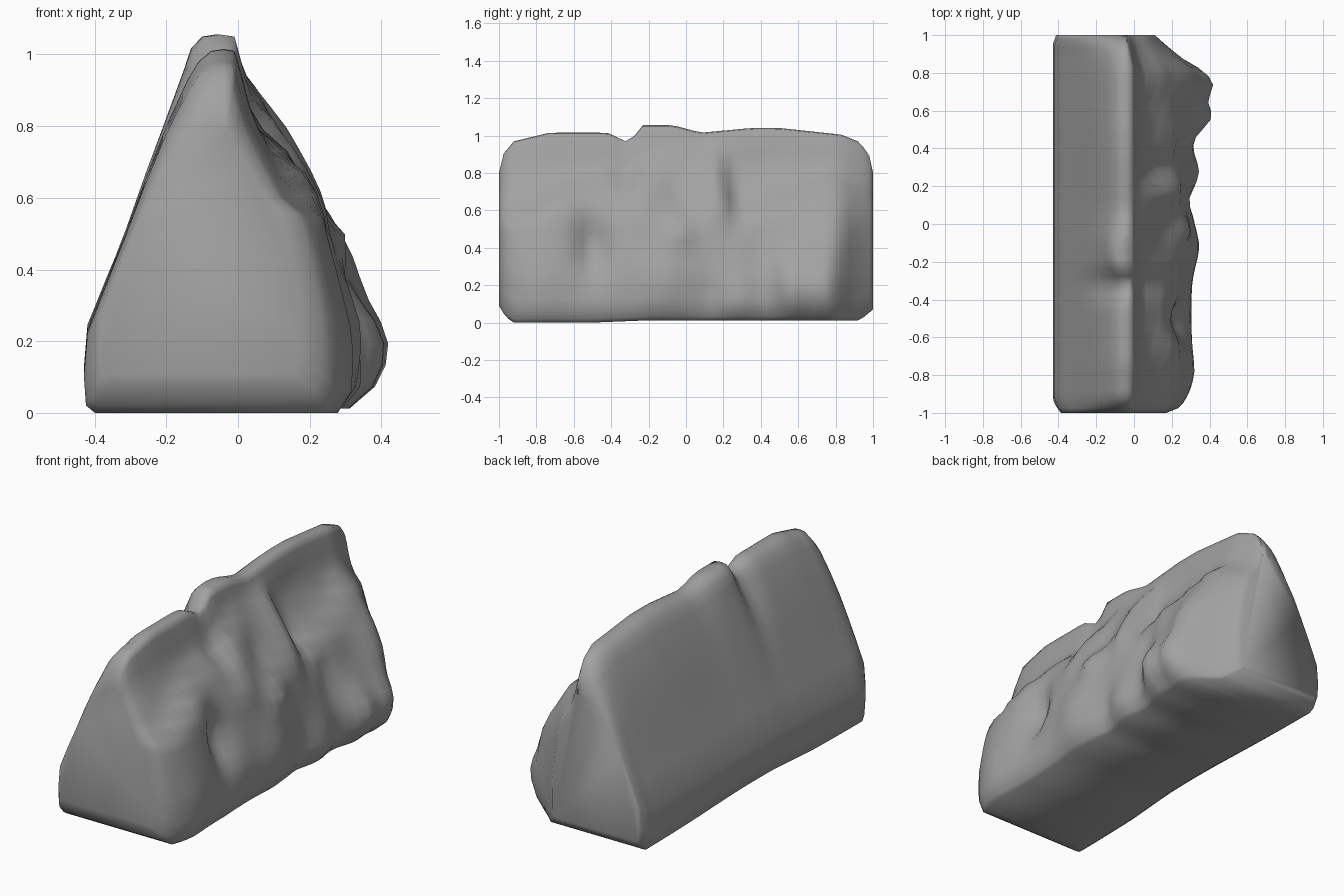
import bpy, bmesh, math


def interp(pairs, v):
    """Piecewise linear lookup in a list of (key, value) pairs."""
    if v <= pairs[0][0]:
        return pairs[0][1]
    for (a, p), (b, q) in zip(pairs, pairs[1:]):
        if v <= b:
            return p + (q - p) * (v - a) / (b - a)
    return pairs[-1][1]


# Ridge height, base height and end tapers along the length
RIDGE = [(-1, .80), (-.975, .90), (-.92, .965), (-.73, 1.01), (-.42, 1.01), (-.3, .955),
         (-.24, 1.05), (-.07, 1.05), (.08, 1.01), (.35, 1.035), (.5, 1.035),
         (.83, 1.0), (.93, .96), (.98, .89), (1, .80)]
BASE = [(-1, .09), (-.97, .04), (-.93, 0), (-.5, 0), (-.2, .012), (.93, .012), (1, .07)]
TAPER_R = [(-1, .64), (-.97, .84), (-.9, .95), (-.8, 1), (.82, 1), (.9, .78), (1, .48)]
TAPER_L = [(-1, .90), (-.96, .97), (-.92, 1), (.95, 1), (1, .96)]
# Ledge heights along the rock face, with recessed rock above
LEDGE = [(-.9, .56), (-.62, .72), (-.43, .77), (-.3, .75), (-.1, .88), (.19, .92),
         (.25, .55), (.62, .68), (.75, .77), (1, .7)]

# Smooth back slope (x, height) and plain right slope (height, x)
LEFT = [(-.40, 0), (-.425, .02), (-.43, .1), (-.42, .22), (-.365, .36), (-.31, .5), (-.255, .65),
        (-.20, .79), (-.14, .92), (-.11, .97), (-.075, 1.0), (-.04, 1.005)]
RIGHT = [(0, .27), (.06, .305), (.22, .305), (.40, .27), (.55, .23), (.70, .15),
         (.85, .06), (.93, .025), (1, -.01)]

# Rock face bumps and hollows: y, z, width, height, amount
BUMPS = [
    (-.78, .15, .12, .20, .015), (-.66, .62, .10, .09, .02), (-.50, .40, .09, .15, -.09),
    (-.12, .20, .13, .20, .04), (-.03, .47, .07, .07, .05), (-.04, .66, .07, .10, -.035),
    (.14, .80, .08, .09, .025), (.16, .64, .06, .13, .035), (.29, .60, .06, .14, -.04),
    (.12, .12, .05, .14, -.02), (.42, .80, .13, .08, -.015), (.57, .16, .09, .16, .105),
    (.74, .16, .09, .16, .11), (.76, .42, .12, .14, .05), (.40, .42, .06, .14, -.03),
    (.28, .10, .09, .12, .04), (-.24, .62, .07, .12, .02),
]


def right_x(y, t):
    x = interp(RIGHT, t)
    for by, bz, sy, sz, amp in BUMPS:
        x += amp * math.exp(-((y - by) / sy) ** 2 - ((t - bz) / sz) ** 2)
    s = min(1, max(0, (t - interp(LEDGE, y)) / .08 + .5))
    x -= .05 * s * s * (3 - 2 * s) * min(1, (1 - t) / .25)
    return -.07 + (x + .07) * interp(TAPER_R, y)


def section(y):
    zb, zr = interp(BASE, y), interp(RIDGE, y)
    k = interp(TAPER_L, y)
    pts = []
    for x, t in LEFT:
        # gully and shoulder near the notch in the ridge
        x += .025 * math.exp(-((y + .34) / .08) ** 2 - ((t - .92) / .12) ** 2)
        x -= .025 * math.exp(-((y + .15) / .10) ** 2 - ((t - 1) / .08) ** 2)
        # base edge drawn in along the middle
        x += .03 * math.exp(-(y / .5) ** 2) * max(0, 1 - t / .1)
        pts.append((x * k, t))
    heights = [1, .97, .93, .89] + [.84 - .06 * i for i in range(14)] + [.02, 0]
    pts += [(right_x(y, t), t) for t in heights]
    return [(x, y, zb * (1 - t) + 1.02 * t + (zr - 1.02) * t ** 3) for x, t in pts]


# Rock: sections lofted along the length, closed at both ends
stations = [-1, -.975, -.95] + [-.92 + .046 * i for i in range(41)] + [.95, .98, 1]
bm = bmesh.new()
rings = [[bm.verts.new(p) for p in section(y)] for y in stations]
n = len(rings[0])
for a, b in zip(rings, rings[1:]):
    for i in range(n):
        j = (i + 1) % n
        bm.faces.new((a[i], a[j], b[j], b[i]))
bm.faces.new(rings[0])
bm.faces.new(rings[-1])
bmesh.ops.recalc_face_normals(bm, faces=bm.faces)
for f in bm.faces:
    f.smooth = True
mesh = bpy.data.meshes.new("rock")
bm.to_mesh(mesh)
bm.free()
rock = bpy.data.objects.new("rock", mesh)
bpy.context.collection.objects.link(rock)

# Dark grey stone
stone = bpy.data.materials.new("stone")
stone.diffuse_color = (.36, .36, .36, 1)
mesh.materials.append(stone)
